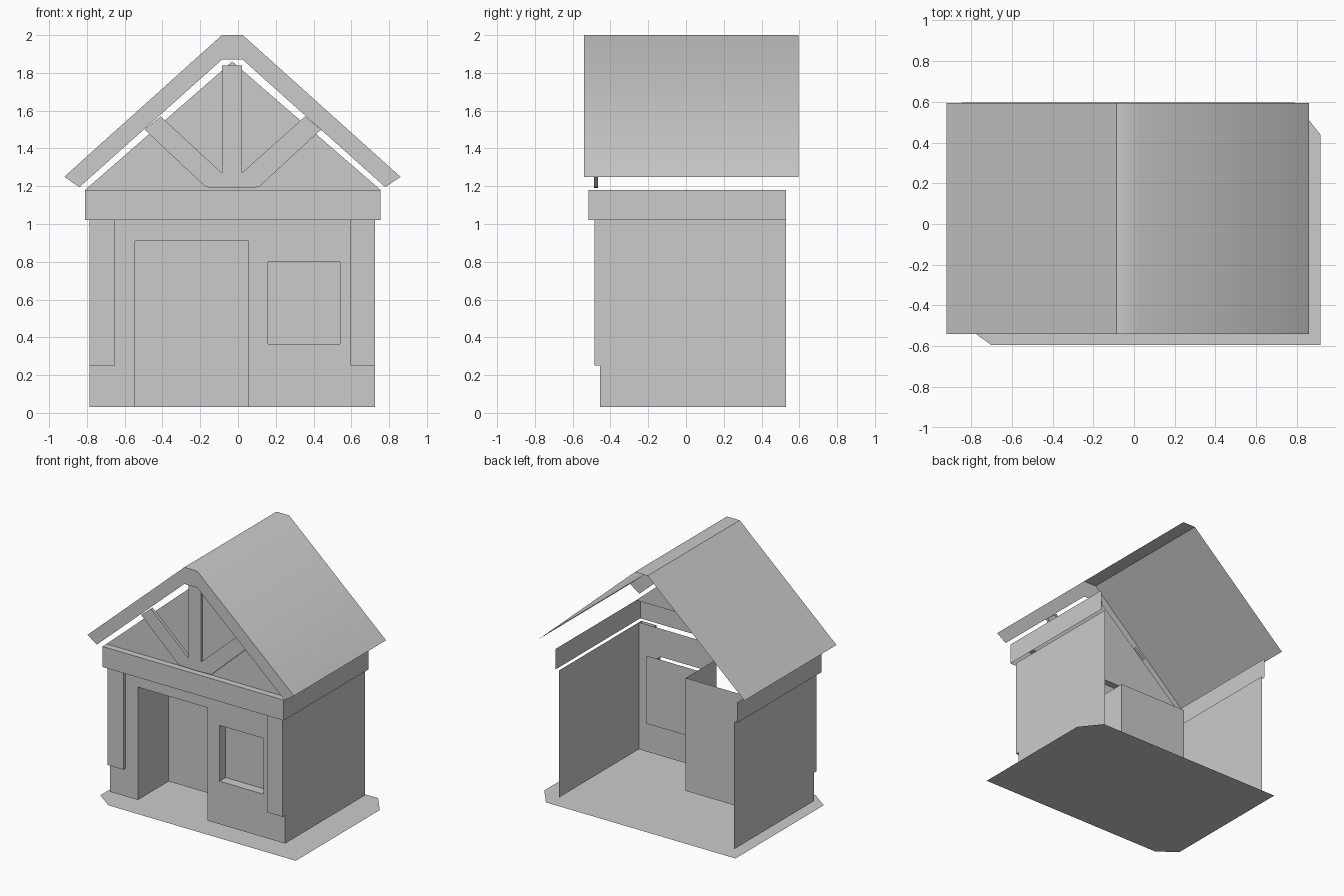
import bpy

if "Cube" in bpy.data.objects:
    bpy.data.objects.remove(bpy.data.objects["Cube"])


def make(name, verts, faces, smooth=False):
    me = bpy.data.meshes.new(name)
    me.from_pydata(verts, [], faces)
    me.update()
    for p in me.polygons:
        p.use_smooth = smooth
    ob = bpy.data.objects.new(name, me)
    bpy.context.collection.objects.link(ob)
    return ob


def strip_faces(n, closed=False):
    m = n if closed else n - 1
    return [(i, (i + 1) % n, (i + 1) % n + n, i + n) for i in range(m)]


def upright(name, plan, z0, z1, floor=False):
    """Open wall following a plan path (x, y)."""
    n = len(plan)
    verts = [(x, y, z) for z in (z0, z1) for x, y in plan]
    faces = strip_faces(n)
    if floor:
        faces.append(tuple(range(n)))
    return make(name, verts, faces)


def sweep(name, prof, y0, y1, closed=False, front=False, smooth=False):
    """Front profile (x, z) swept back along y."""
    n = len(prof)
    verts = [(x, y, z) for y in (y0, y1) for x, z in prof]
    faces = strip_faces(n, closed)
    if front:
        faces.append(tuple(reversed(range(n))))
    return make(name, verts, faces, smooth)


def panel(name, prof, y):
    """Flat front-facing polygon, profile listed clockwise."""
    return make(name, [(x, y, z) for x, z in prof],
                [tuple(reversed(range(len(prof))))])


# ground plate with two clipped corners
make("ground_plate",
     [(-0.70, -0.595, 0), (0.915, -0.595, 0), (0.915, 0.44, 0),
      (0.79, 0.597, 0), (-0.845, 0.597, 0), (-0.845, -0.49, 0)],
     [(0, 1, 2, 3, 4, 5)])

L, R, F, B = -0.785, 0.725, -0.455, 0.53

# side walls
upright("left_wall", [(L, B), (L, F)], 0.03, 1.02)
upright("right_wall", [(R, F), (R, B)], 0.03, 1.02)

# front wall: grid with door and window cells left out
xs = [L, -0.545, 0.055, 0.16, 0.54, R]
zs = [0.03, 0.365, 0.80, 0.91, 1.02]
holes = {(1, 0), (1, 1), (1, 2), (3, 1)}
nx = len(xs)
make("front_wall", [(x, F, z) for z in zs for x in xs],
     [(j * nx + i, j * nx + i + 1, (j + 1) * nx + i + 1, (j + 1) * nx + i)
      for j in range(len(zs) - 1) for i in range(nx - 1)
      if (i, j) not in holes])

# deep door recess, open at the top
upright("door_recess", [(-0.545, F), (-0.545, -0.075), (0.055, -0.075), (0.055, F)],
        0.03, 0.91)

# window reveal and the pane behind it
sweep("window_reveal", [(0.16, 0.80), (0.16, 0.365), (0.54, 0.365), (0.54, 0.80)],
      F, -0.38)
panel("window_pane", [(0.10, 0.29), (0.10, 0.82), (0.605, 0.82), (0.605, 0.29)], -0.38)

# corner pillars
for name, x0, x1 in (("left_pillar", L, -0.65), ("right_pillar", 0.595, R)):
    upright(name, [(x0, F), (x0, -0.485), (x1, -0.485), (x1, F)], 0.25, 1.02, floor=True)

# beam around three sides and the ledge above the front
upright("beam", [(-0.81, B), (-0.81, -0.515), (0.755, -0.515), (0.755, B)], 1.02, 1.18)
G = -0.465
make("ledge", [(-0.81, -0.515, 1.18), (0.755, -0.515, 1.18),
               (0.755, G, 1.18), (-0.81, G, 1.18)], [(0, 1, 2, 3)])

# gable and the raised truss on it
panel("gable", [(-0.81, 1.18), (-0.03, 1.86), (0.755, 1.18)], G)
sweep("truss", [(-0.17, 1.195), (-0.495, 1.5), (-0.41, 1.57), (-0.085, 1.27),
                (-0.085, 1.84), (0.02, 1.84), (0.02, 1.27), (0.355, 1.57),
                (0.44, 1.5), (0.11, 1.195), (-0.03, 1.19)],
      -0.487, G, closed=True, front=True)

# roof sheets: flat left slope, ridge blending into right slope
RF, RB = -0.54, 0.595
outer = [(-0.92, 1.25), (-0.085, 2.0), (0.025, 2.0), (0.86, 1.25)]
inner = [(-0.84, 1.195), (-0.085, 1.87), (0.025, 1.87), (0.78, 1.195)]
sweep("left_roof", outer[:2], RF, RB)
sweep("right_roof", outer[1:], RF, RB, smooth=True)

# barge board across the roof front
make("barge_board", [(x, RF, z) for x, z in inner + outer], strip_faces(4))
